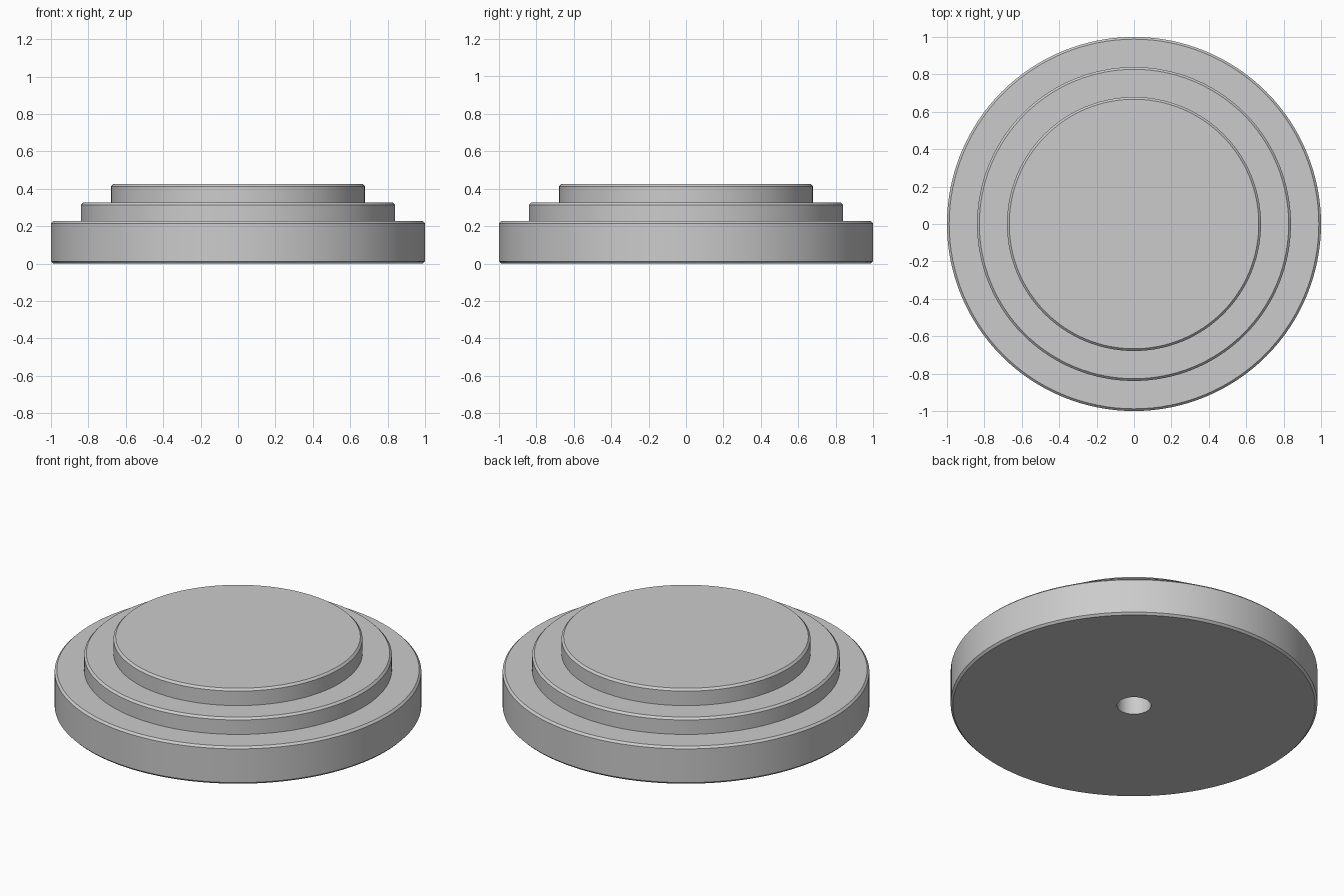
import bpy, bmesh, math

if "Cube" in bpy.data.objects:
    bpy.data.objects.remove(bpy.data.objects["Cube"])

SEGMENTS = 128
BEVEL = 0.012
# (radius, top height) of each step, bottom to top
TIERS = [(1.0, 0.227), (0.839, 0.326), (0.679, 0.425)]
HOLE_RADIUS, HOLE_DEPTH = 0.093, 0.3


def lathe(name, profile):
    """Spin an (r, z) profile around the z axis; r = 0 ends become poles."""
    bm = bmesh.new()
    verts = [bm.verts.new((r, 0, z)) for r, z in profile]
    edges = [bm.edges.new(pair) for pair in zip(verts, verts[1:])]
    bmesh.ops.spin(bm, geom=verts + edges, cent=(0, 0, 0), axis=(0, 0, 1),
                   angle=math.tau, steps=SEGMENTS, use_merge=True)
    bmesh.ops.remove_doubles(bm, verts=bm.verts, dist=1e-5)
    bmesh.ops.recalc_face_normals(bm, faces=bm.faces)
    mesh = bpy.data.meshes.new(name)
    bm.to_mesh(mesh)
    bm.free()
    obj = bpy.data.objects.new(name, mesh)
    bpy.context.collection.objects.link(obj)
    bpy.context.view_layer.objects.active = obj
    obj.select_set(True)
    bpy.ops.object.shade_smooth_by_angle(angle=math.radians(30))
    return obj


# Blind mounting hole, then the chamfered bottom rim
profile = [(0, HOLE_DEPTH), (HOLE_RADIUS, HOLE_DEPTH), (HOLE_RADIUS, 0),
           (1 - BEVEL, 0), (1, BEVEL)]

# Steps with chamfered top edges
z = None
for radius, top in TIERS:
    if z is not None:
        profile.append((radius, z))
    profile += [(radius, top - BEVEL), (radius - BEVEL, top)]
    z = top
profile.append((0, z))

lathe("stepped_round_base", profile)
